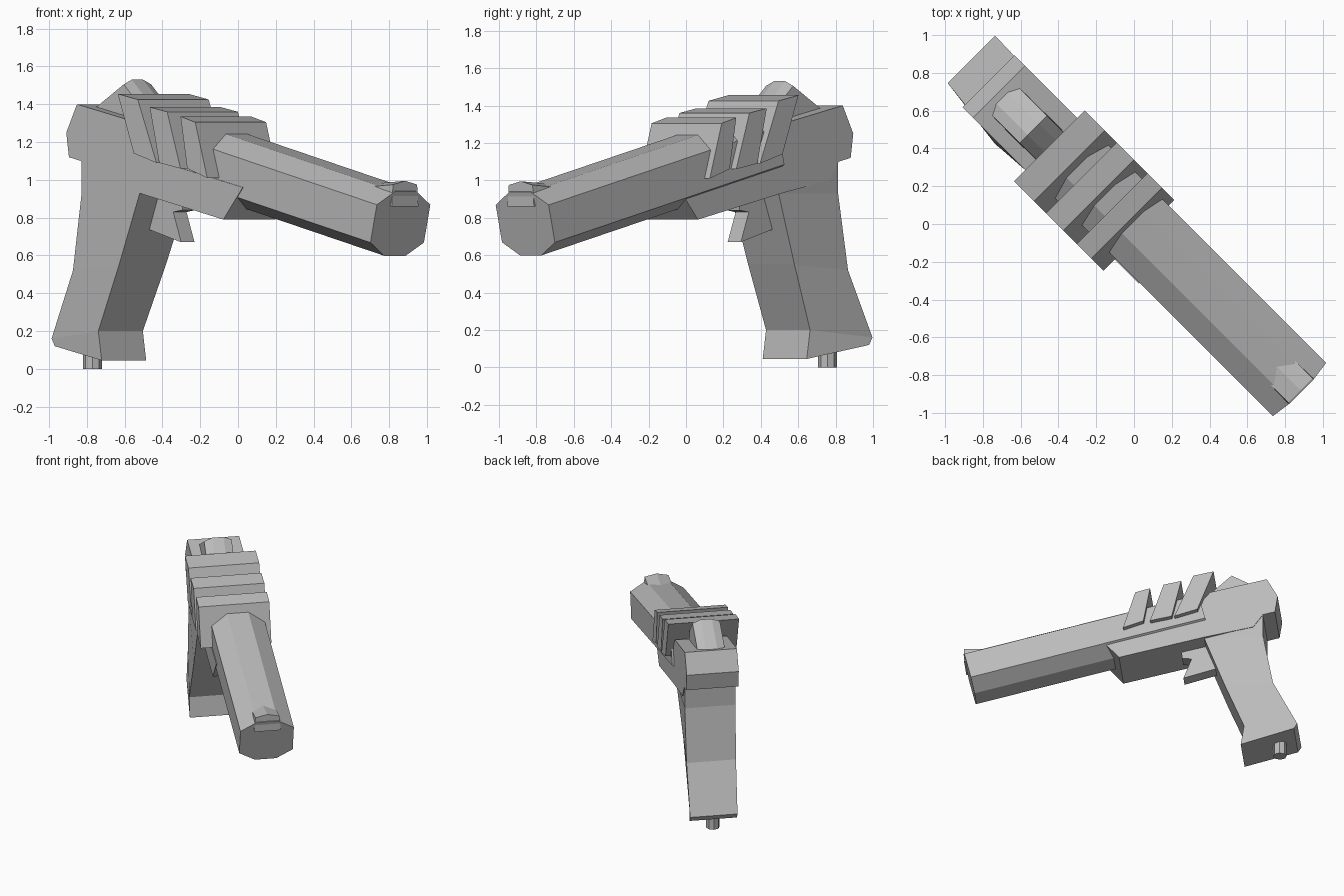
import bpy, bmesh, math

cube = bpy.data.objects.get("Cube")
if cube:
    bpy.data.objects.remove(cube, do_unlink=True)

grey = bpy.data.materials.new("plain_grey")
grey.use_nodes = True
COLOUR = (0.5, 0.5, 0.5, 1)
grey.diffuse_color = COLOUR
for node in grey.node_tree.nodes:
    if node.type == 'BSDF_PRINCIPLED':
        node.inputs["Base Color"].default_value = COLOUR
        node.inputs["Roughness"].default_value = 0.7

YAW = -math.pi / 4     # local x runs along the barrel, local y across it
PITCH = -0.24          # drop of the barrel per unit of length


def loft(name, rings):
    """Skin a closed solid through rings that have equal point counts."""
    bm = bmesh.new()
    loops = [[bm.verts.new(p) for p in ring] for ring in rings]
    n = len(loops[0])
    for a, b in zip(loops, loops[1:]):
        for i in range(n):
            j = (i + 1) % n
            bm.faces.new((a[i], a[j], b[j], b[i]))
    bm.faces.new(loops[0])
    bm.faces.new(loops[-1])
    bmesh.ops.recalc_face_normals(bm, faces=bm.faces)
    mesh = bpy.data.meshes.new(name)
    bm.to_mesh(mesh)
    bm.free()
    mesh.materials.append(grey)
    obj = bpy.data.objects.new(name, mesh)
    obj.rotation_euler.z = YAW
    bpy.context.collection.objects.link(obj)
    return obj


def slab(name, profile, right, left):
    """Side profile (length, height) extruded across the width."""
    return loft(name, [[(u, v, z) for u, z in profile] for v in (right, left)])


# Rear housing and receiver as one side profile
slab("receiver", [(-1.0, 1.40), (-1.08, 1.25), (-1.06, 1.12), (-0.97, 1.10),
                  (-0.90, 1.0), (-0.535, 0.93), (0.095, 0.79), (0.24, 0.96),
                  (-0.40, 1.10), (-0.58, 1.31)], -0.205, 0.185)

# Grip: front and rear edges (length, height) with right and left widths
grip_sections = [
    ((-0.52, 1.00), (-0.97, 1.12), (-0.20, 0.18), (-0.20, 0.18)),
    ((-0.535, 0.93), (-0.97, 0.93), (-0.20, 0.165), (-0.20, 0.18)),
    ((-0.68, 0.55), (-1.045, 0.52), (-0.21, 0.14), (-0.19, 0.18)),
    ((-0.825, 0.20), (-1.225, 0.16), (-0.22, 0.113), (-0.17, 0.185)),
    ((-0.80, 0.045), (-1.20, 0.12), (-0.22, 0.113), (-0.17, 0.185)),
]
loft("grip", [[(f[0], fw[0], f[1]), (f[0], fw[1], f[1]),
               (r[0], rw[1], r[1]), (r[0], rw[0], r[1])]
              for f, r, fw, rw in grip_sections])

# Pin under the grip
loft("grip_pin", [[(-1.08 + 0.05 * math.cos(a), -0.01 + 0.05 * math.sin(a), z)
                   for a in [math.tau * i / 8 for i in range(8)]]
                  for z in (0.0, 0.15)])

# Eight-sided barrel, square to its sloping axis
half = [(0.2, -0.1), (0.2, 0.1), (0.08, 0.17)]
section = half + [(-v, h) for v, h in reversed(half)] + [(-0.08, -0.17), (0.08, -0.17)]


def barrel_ring(u):
    return [(u - h * PITCH * -1 + 2 * h * -PITCH, v, 1.06 + u * PITCH + h)
            for v, h in section]


loft("barrel", [barrel_ring(-0.52), barrel_ring(1.215)])

# Front sight: a wedge with a low ridge
loft("front_sight", [
    [(u, -0.1, low), (u, -0.09, top - 0.02), (u, 0.0, top),
     (u, 0.09, top - 0.02), (u, 0.1, low)]
    for u, low, top in ((1.02, 0.90, 0.98), (1.25, 0.86, 0.995))])

# Three leaning cooling fins: rear top, front top, front bottom, rear bottom
fins = {
    "rear_fin": [(-0.61, 1.455), (-0.46, 1.425), (-0.32, 1.09), (-0.49, 1.14)],
    "middle_fin": [(-0.37, 1.385), (-0.24, 1.36), (-0.14, 1.06), (-0.30, 1.09)],
    "front_fin": [(-0.14, 1.335), (-0.03, 1.305), (0.06, 1.01), (-0.09, 1.06)],
}
for name, profile in fins.items():
    slab(name, profile, -0.29, 0.24)

# Rear sight block rising from the top of the housing to a ridge
loft("rear_sight", [
    [(u, -0.13, 1.2), (u, -0.125, top - 0.025), (u, -0.065, top),
     (u, 0.02, top), (u, 0.08, top - 0.025), (u, 0.085, 1.2)]
    for u, top in ((-0.97, 1.39), (-0.73, 1.53), (-0.60, 1.41))])

# Trigger
slab("trigger", [(-0.37, 0.67), (-0.43, 0.83), (-0.36, 0.84), (-0.35, 0.95),
                 (-0.60, 0.95), (-0.62, 0.74)], -0.055, 0.045)
